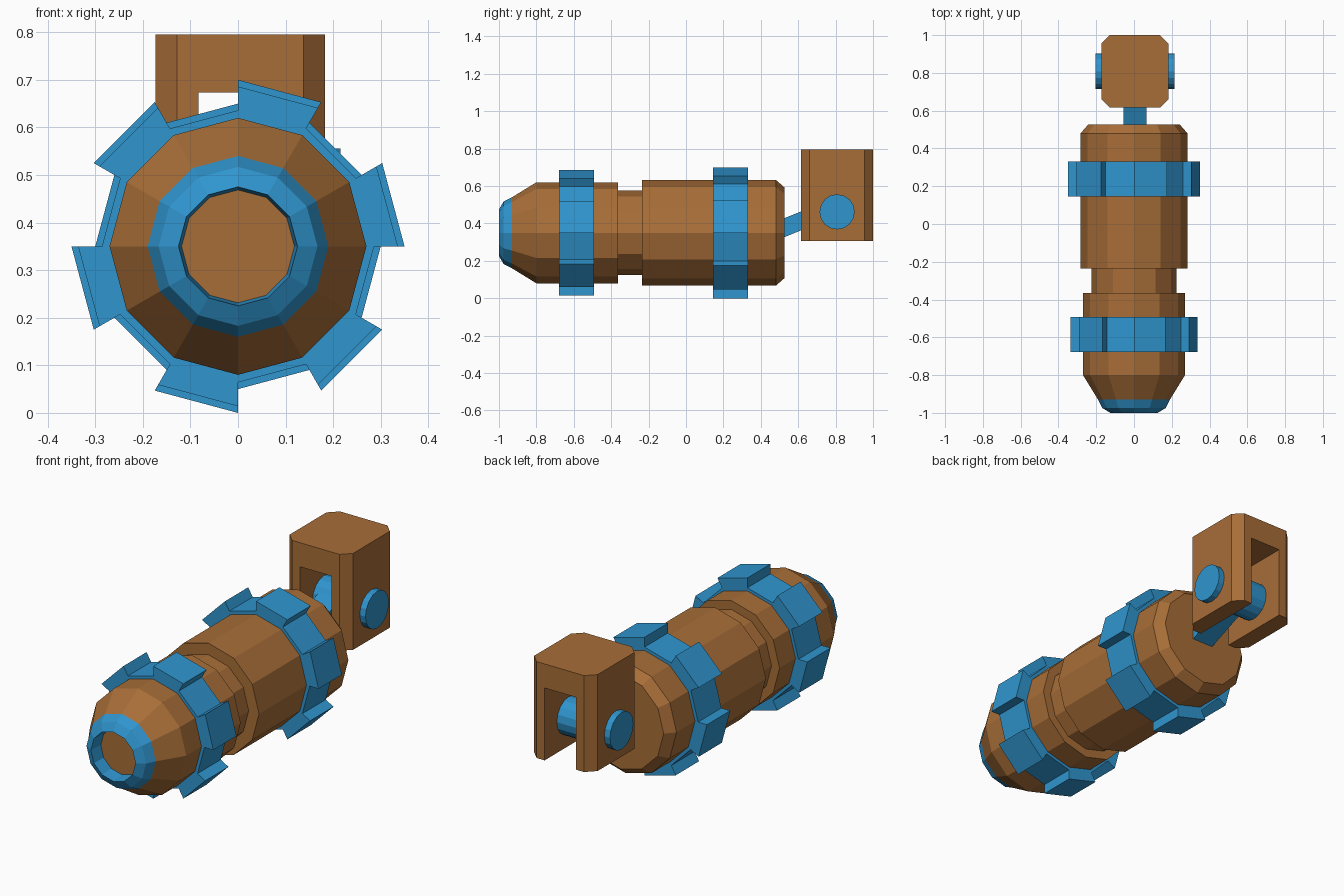
import bpy, bmesh, math
from mathutils import Vector

if "Cube" in bpy.data.objects:
    bpy.data.objects.remove(bpy.data.objects["Cube"])

AXIS_Z = 0.35   # height of the body axis
SIDES = 12


def material(name, rgb):
    m = bpy.data.materials.new(name)
    m.diffuse_color = (*rgb, 1)
    m.use_nodes = True
    m.node_tree.nodes["Principled BSDF"].inputs["Base Color"].default_value = m.diffuse_color
    return m


BROWN = material("brown", (0.39, 0.155, 0.039))
BLUE = material("blue", (0.029, 0.30, 0.62))


def finish(bm, name, mat):
    bmesh.ops.recalc_face_normals(bm, faces=bm.faces)
    me = bpy.data.meshes.new(name)
    bm.to_mesh(me)
    bm.free()
    me.materials.append(mat)
    ob = bpy.data.objects.new(name, me)
    bpy.context.collection.objects.link(ob)
    return ob


def lathe(name, profile, mat):
    """Turn (y, radius) points about the body axis and cap both ends."""
    bm = bmesh.new()
    rings = []
    for y, r in profile:
        rings.append([bm.verts.new((r * math.sin(k * math.tau / SIDES), y,
                                    AXIS_Z + r * math.cos(k * math.tau / SIDES)))
                      for k in range(SIDES)])
    for a, b in zip(rings, rings[1:]):
        for k in range(SIDES):
            j = (k + 1) % SIDES
            bm.faces.new((a[k], a[j], b[j], b[k]))
    bm.faces.new(rings[0])
    bm.faces.new(rings[-1])
    return finish(bm, name, mat)


def extrude_profile(points, offset):
    """Solid made from one flat outline pushed along offset."""
    bm = bmesh.new()
    face = bm.faces.new([bm.verts.new(p) for p in points])
    res = bmesh.ops.extrude_face_region(bm, geom=[face], use_keep_orig=True)
    verts = [v for v in res["geom"] if isinstance(v, bmesh.types.BMVert)]
    bmesh.ops.translate(bm, verts=verts, vec=Vector(offset))
    return bm


# Grooved barrel and hollow nose ring
lathe("barrel", [(-0.93, 0.19), (-0.80, 0.27), (-0.364, 0.27), (-0.364, 0.225),
                 (-0.236, 0.225), (-0.236, 0.283), (0.48, 0.283), (0.526, 0.243)], BROWN)
lathe("nose_ring", [(-0.93, 0.19), (-0.975, 0.167), (-1.0, 0.125), (-0.89, 0.115)][::-1], BLUE)


# Toothed bands: every second side is raised
def toothed_band(name, y0, y1, inner, low, high):
    bm = bmesh.new()

    def ring(y):
        inn, out = [], []
        for k in range(SIDES):
            a = k * math.tau / SIDES
            radii = (low, high) if k % 2 == 0 else (high, low)
            inn.append(bm.verts.new((inner * math.sin(a), y, AXIS_Z + inner * math.cos(a))))
            out.append([bm.verts.new((r * math.sin(a), y, AXIS_Z + r * math.cos(a)))
                        for r in radii])
        return inn, out

    (ia, oa), (ib, ob) = ring(y0), ring(y1)
    for k in range(SIDES):
        j = (k + 1) % SIDES
        bm.faces.new((oa[k][1], oa[j][0], ob[j][0], ob[k][1]))   # outer side
        bm.faces.new((oa[k][0], oa[k][1], ob[k][1], ob[k][0]))   # tooth step
        bm.faces.new((ia[k], ib[k], ib[j], ia[j]))               # inner side
        for i, o in ((ia, oa), (ib, ob)):                        # end walls
            if k % 2 == 0:
                bm.faces.new((i[k], o[k][0], o[k][1], o[j][0], o[j][1], i[j]))
            else:
                bm.faces.new((i[k], o[k][1], o[j][0], i[j]))
    finish(bm, name, BLUE)


toothed_band("front_band", -0.678, -0.492, 0.255, 0.286, 0.336)
toothed_band("rear_band", 0.145, 0.332, 0.27, 0.30, 0.35)

# Clevis block: upside-down U with chamfered vertical corners
CX, HALF, SLOT = 0.005, 0.178, 0.088
Z0, ZS, Z1 = 0.306, 0.673, 0.795
outline = [(-HALF, Z0), (-HALF, Z1), (HALF, Z1), (HALF, Z0),
           (SLOT, Z0), (SLOT, ZS), (-SLOT, ZS), (-SLOT, Z0)]
bm = extrude_profile([(CX + x, 0.616, z) for x, z in outline], (0, 0.384, 0))
corners = [e for e in bm.edges
           if all(abs(abs(v.co.x - CX) - HALF) < 1e-4 for v in e.verts)
           and abs(e.verts[0].co.z - e.verts[1].co.z) > 0.1]
bmesh.ops.bevel(bm, geom=corners, offset=0.045, offset_type='OFFSET',
                segments=1, affect='EDGES')
finish(bm, "clevis_block", BROWN)

# Cross pin through the clevis
N = 16
circle = [(CX - 0.21, 0.808 + 0.094 * math.cos(k * math.tau / N),
           0.462 + 0.094 * math.sin(k * math.tau / N)) for k in range(N)]
finish(extrude_profile(circle, (0.42, 0, 0)), "cross_pin", BLUE)

# Sloping link from the barrel to the pin
side = [(0.50, 0.316), (0.50, 0.418), (0.78, 0.53), (0.82, 0.447)]
finish(extrude_profile([(CX - 0.06, y, z) for y, z in side], (0.12, 0, 0)), "link_arm", BLUE)
